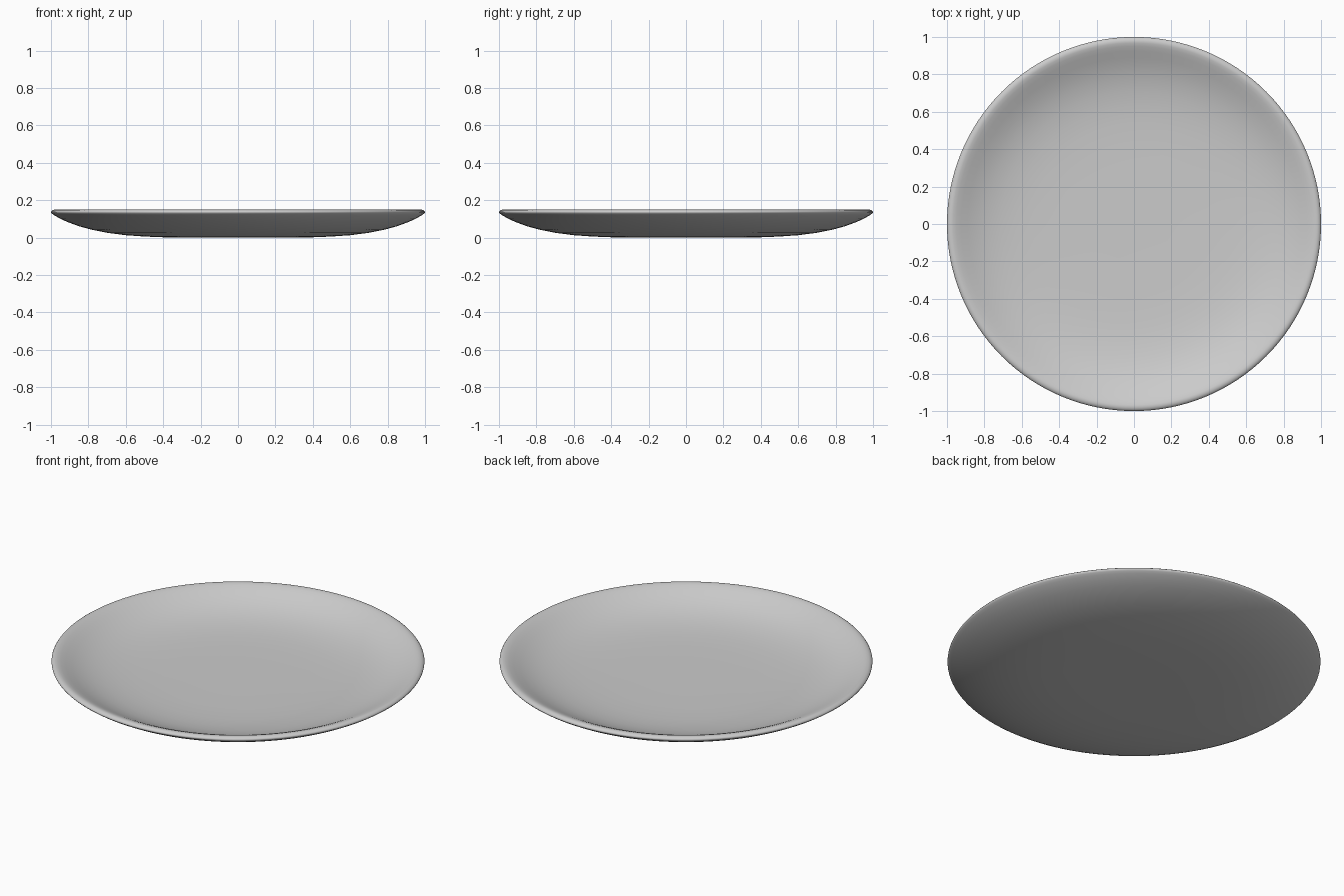
import bpy, bmesh, math

if "Cube" in bpy.data.objects:
    bpy.data.objects.remove(bpy.data.objects["Cube"])

# Half cross-section (radius, height): underside, rounded rim, inner dish
PROFILE = [
    (0.20, 0.0), (0.40, 0.002), (0.50, 0.006), (0.60, 0.013), (0.70, 0.026),
    (0.78, 0.042), (0.85, 0.061), (0.91, 0.083), (0.95, 0.101), (0.98, 0.118),
    (0.993, 0.127), (0.999, 0.133), (1.0, 0.137), (0.997, 0.142), (0.990, 0.147),
    (0.980, 0.150), (0.968, 0.149), (0.95, 0.143), (0.925, 0.132), (0.89, 0.115),
    (0.84, 0.093), (0.78, 0.073), (0.71, 0.057), (0.63, 0.046), (0.54, 0.039),
    (0.40, 0.035), (0.20, 0.034),
]
SEGMENTS = 128


def lathe(name, profile, segments):
    bm = bmesh.new()
    rings = []
    for r, z in profile:
        rings.append([bm.verts.new((r * math.cos(2 * math.pi * i / segments),
                                    r * math.sin(2 * math.pi * i / segments), z))
                      for i in range(segments)])
    for a, b in zip(rings, rings[1:]):
        for i in range(segments):
            j = (i + 1) % segments
            bm.faces.new((a[i], a[j], b[j], b[i]))
    # Close the flat centre on both sides
    bm.faces.new(rings[0][::-1])
    bm.faces.new(rings[-1])
    bmesh.ops.recalc_face_normals(bm, faces=bm.faces)
    for f in bm.faces:
        f.smooth = True
    mesh = bpy.data.meshes.new(name)
    bm.to_mesh(mesh)
    bm.free()
    obj = bpy.data.objects.new(name, mesh)
    bpy.context.collection.objects.link(obj)
    return obj


# Shallow round plate
lathe("plate", PROFILE, SEGMENTS)
